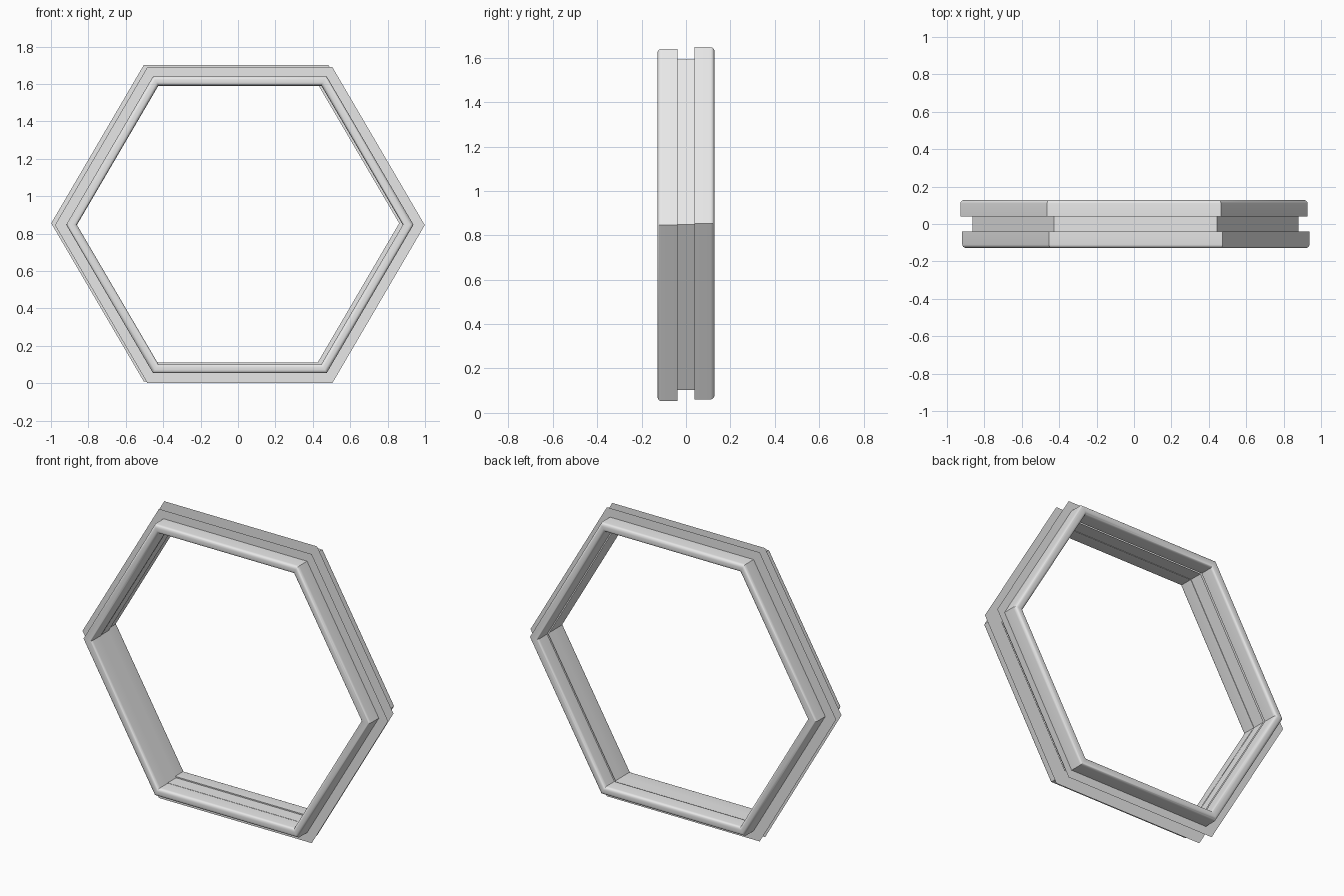
import bpy, bmesh, math

cube = bpy.data.objects.get("Cube")
if cube:
    bpy.data.objects.remove(cube, do_unlink=True)

grey = bpy.data.materials.new("light_grey")
grey.use_nodes = True
grey.diffuse_color = (0.8, 0.8, 0.8, 1)
grey.node_tree.nodes["Principled BSDF"].inputs["Base Color"].default_value = (0.8, 0.8, 0.8, 1)

WIDEN = 1.17          # corner radius of the hexagon per unit of half height
CORE, LIP, FLANGE = 0.745, 0.7935, 0.845
GAP, DEPTH, ROUND = 0.039, 0.128, 0.018


def hexagon(h, y, cx, cz):
    r = h * WIDEN
    return [(cx + r, y, cz), (cx + r / 2, y, cz + h), (cx - r / 2, y, cz + h),
            (cx - r, y, cz), (cx - r / 2, y, cz - h), (cx + r / 2, y, cz - h)]


def sweep(name, profile, cx, cz):
    """Carry a (half height, y) profile around a hexagon."""
    bm = bmesh.new()
    rings = [[bm.verts.new(p) for p in hexagon(h, y, cx, cz)] for h, y in profile]
    for a, b in zip(rings, rings[1:]):
        for i in range(6):
            j = (i + 1) % 6
            bm.faces.new((a[i], a[j], b[j], b[i]))
    bmesh.ops.recalc_face_normals(bm, faces=bm.faces)
    mesh = bpy.data.meshes.new(name)
    bm.to_mesh(mesh)
    bm.free()
    mesh.materials.append(grey)
    obj = bpy.data.objects.new(name, mesh)
    bpy.context.collection.objects.link(obj)
    bpy.ops.object.select_all(action='DESELECT')
    obj.select_set(True)
    bpy.context.view_layer.objects.active = obj
    bpy.ops.object.shade_smooth_by_angle(angle=math.radians(30))


def lip_profile(side):
    """Channel shape with two rounded edges, open towards the flange."""
    pts = [(CORE, side * GAP)]
    for h, start in ((CORE + ROUND, 180), (LIP - ROUND, 90)):
        for k in range(6):
            a = math.radians(start - 18 * k)
            pts.append((h + ROUND * math.cos(a),
                        side * (DEPTH - ROUND + ROUND * math.sin(a))))
    return pts + [(LIP, side * GAP)]


# Thin wall at the bottom of the groove
sweep("groove_wall", [(CORE, -GAP), (CORE, GAP)], 0.008, 0.848)

# Rounded lips and thin flanges, the two halves slightly out of line
for name, side, lip_at, flange_at in (
        ("front", -1, (0.01, 0.847), (0.01, 0.845)),
        ("back", 1, (0.0, 0.854), (-0.01, 0.855))):
    sweep(name + "_lip", lip_profile(side), *lip_at)
    sweep(name + "_flange", [(CORE, side * GAP), (FLANGE, side * GAP)], *flange_at)
